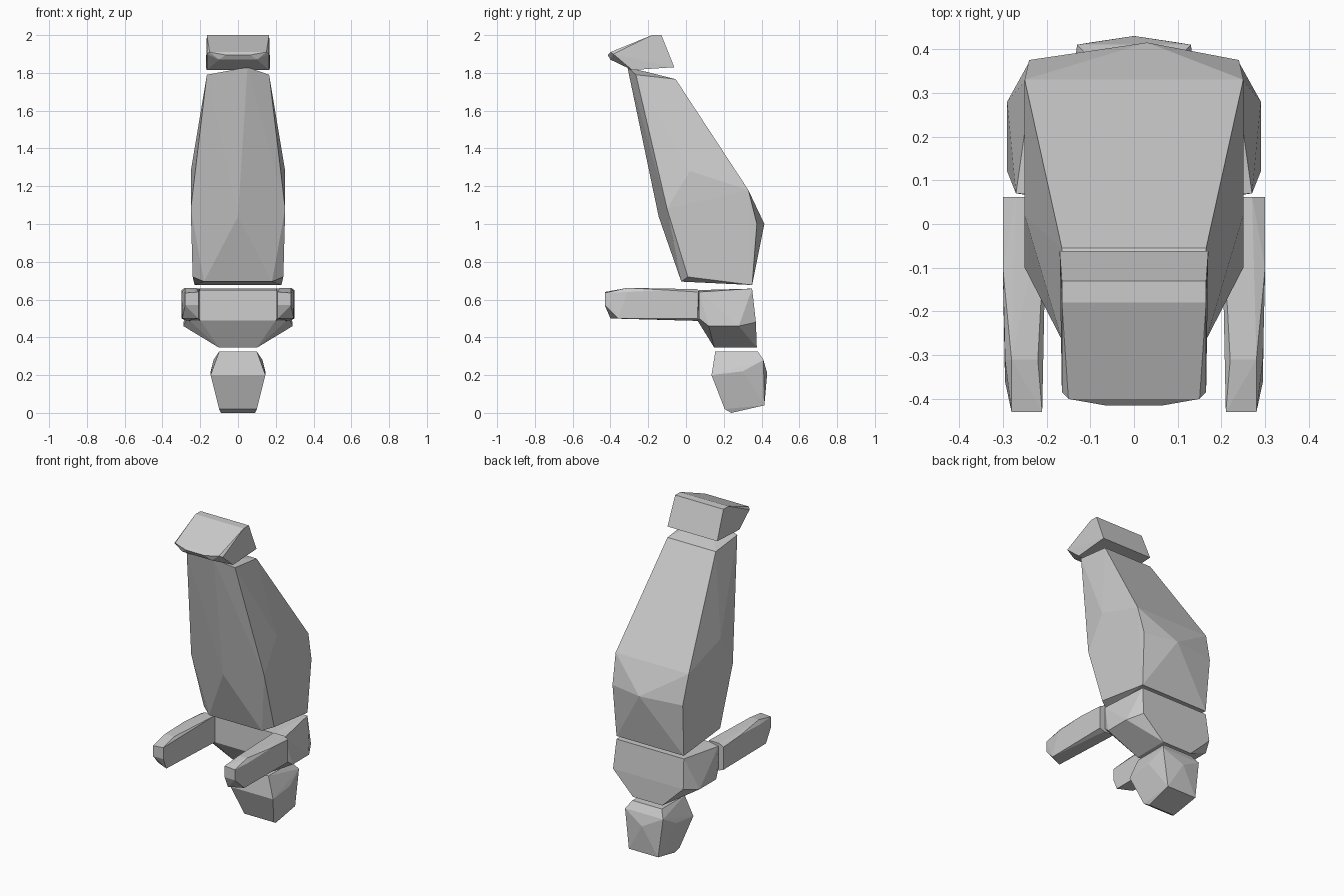
import bpy, bmesh
from math import radians


def faceted(name, pairs, singles=()):
    """Flat-faced convex block: 'pairs' are mirrored in x, 'singles' are used as given."""
    pts = [(s * x, y, z) for x, y, z in pairs for s in (1, -1)] + list(singles)
    bm = bmesh.new()
    for p in pts:
        bm.verts.new(p)
    res = bmesh.ops.convex_hull(bm, input=bm.verts)
    loose = [v for v in bm.verts if not v.link_faces]
    bmesh.ops.delete(bm, geom=loose, context='VERTS')
    bmesh.ops.dissolve_limit(bm, angle_limit=radians(1.5), verts=bm.verts, edges=bm.edges)
    bmesh.ops.recalc_face_normals(bm, faces=bm.faces)
    mesh = bpy.data.meshes.new(name)
    bm.to_mesh(mesh)
    bm.free()
    ob = bpy.data.objects.new(name, mesh)
    bpy.context.collection.objects.link(ob)
    return ob


# Head, lowest part
faceted("head", [
    (0.10, 0.155, 0.325), (0.10, 0.38, 0.325),
    (0.145, 0.135, 0.20), (0.13, 0.41, 0.28), (0.145, 0.30, 0.22),
    (0.10, 0.205, 0.02), (0.09, 0.24, 0.00), (0.10, 0.415, 0.04),
], [(0, 0.43, 0.21)])

# Chest with wide shoulders
faceted("chest", [
    (0.20, 0.065, 0.65), (0.23, 0.35, 0.658),
    (0.20, 0.06, 0.49), (0.27, 0.07, 0.50), (0.27, 0.07, 0.64),
    (0.29, 0.12, 0.46), (0.29, 0.28, 0.46), (0.24, 0.37, 0.48),
    (0.10, 0.15, 0.345), (0.10, 0.375, 0.345),
])

# Forearms reaching forward
for side, label in ((1, "right"), (-1, "left")):
    arm = [
        (0.30, 0.062, 0.64), (0.27, 0.062, 0.655), (0.20, 0.062, 0.655),
        (0.30, 0.062, 0.50), (0.27, 0.062, 0.487), (0.20, 0.062, 0.49),
        (0.30, -0.10, 0.65), (0.28, -0.31, 0.662), (0.22, -0.31, 0.66),
        (0.295, -0.36, 0.50), (0.21, -0.40, 0.50), (0.295, -0.31, 0.64),
        (0.28, -0.43, 0.635), (0.21, -0.43, 0.64),
        (0.28, -0.43, 0.57), (0.21, -0.43, 0.57),
    ]
    faceted(label + "_arm", [], [(side * x, y, z) for x, y, z in arm])

# Long tapering body with a ridge down the front
faceted("body", [
    (0.165, -0.265, 1.79), (0.165, -0.055, 1.767),
    (0.25, -0.10, 1.08), (0.25, 0.02, 1.28), (0.25, 0.33, 1.18),
    (0.24, 0.375, 1.00), (0.24, 0.01, 0.72), (0.18, -0.025, 0.695),
    (0.23, 0.35, 0.677),
], [(0.05, -0.31, 1.83), (0, -0.145, 1.04), (0.03, 0.415, 1.00)])

# Wedge-shaped foot on top
faceted("foot", [
    (0.15, -0.40, 1.91), (0.165, -0.385, 1.90), (0.065, -0.415, 1.895),
    (0.10, -0.40, 1.87), (0.165, -0.285, 1.815), (0.17, -0.062, 1.83),
    (0.165, -0.18, 2.00), (0.165, -0.13, 2.00),
])
